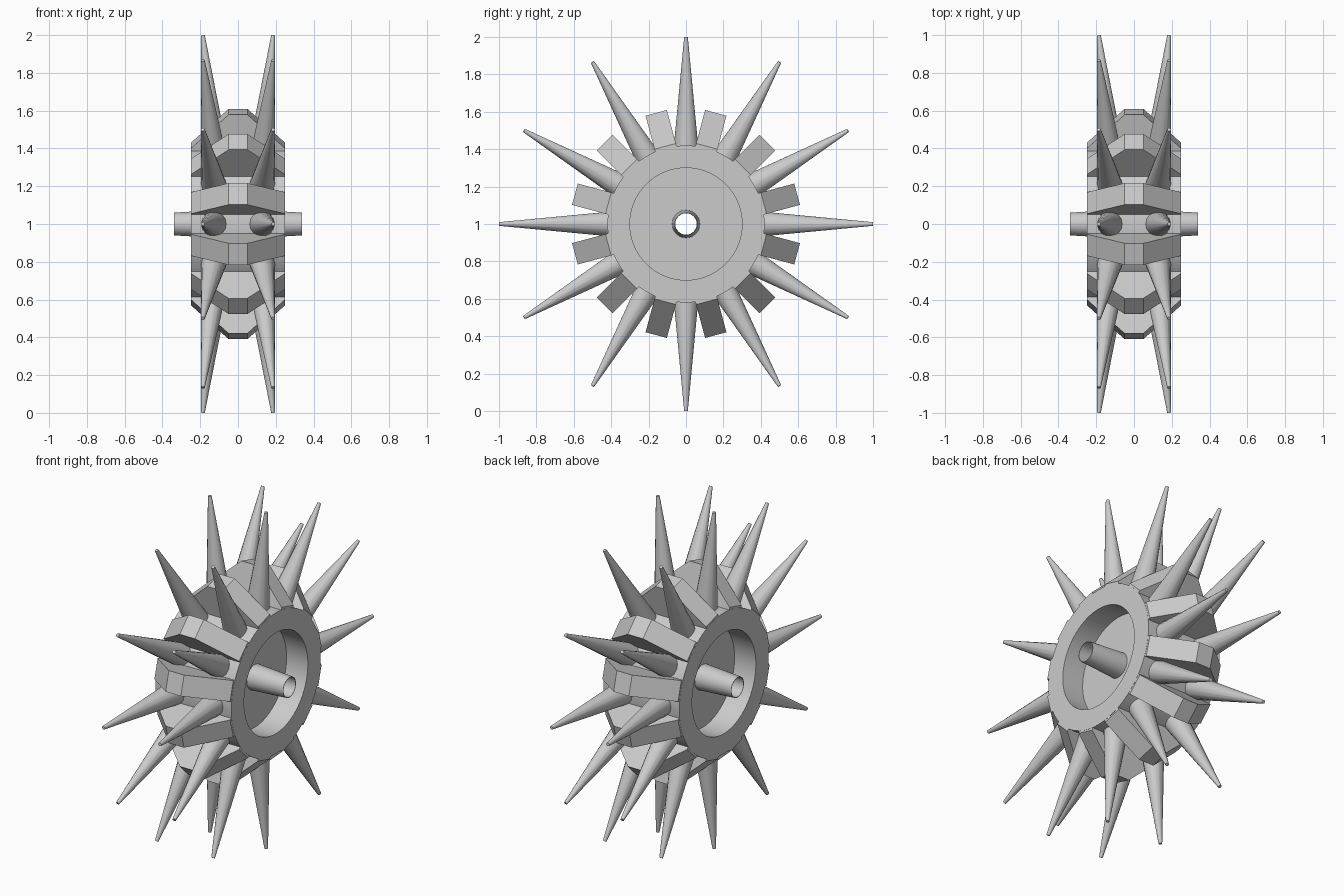
import bpy, bmesh
from math import radians, pi, cos, sin, hypot
from mathutils import Matrix, Vector

if "Cube" in bpy.data.objects:
    bpy.data.objects.remove(bpy.data.objects["Cube"])

CENTRE = Vector((0, 0, 1))


def finish(name, bm, smooth):
    bmesh.ops.recalc_face_normals(bm, faces=bm.faces)
    me = bpy.data.meshes.new(name)
    bm.to_mesh(me)
    bm.free()
    ob = bpy.data.objects.new(name, me)
    ob.location = CENTRE
    bpy.context.collection.objects.link(ob)
    if smooth:
        bpy.ops.object.select_all(action='DESELECT')
        ob.select_set(True)
        bpy.context.view_layer.objects.active = ob
        bpy.ops.object.shade_smooth_by_angle(angle=radians(40))
    return ob


def lathe(name, profile, n):
    """Revolve a closed (x, radius) profile about the x axis."""
    bm = bmesh.new()
    rings = [[bm.verts.new((x, r * cos(2 * pi * i / n), r * sin(2 * pi * i / n)))
              for x, r in profile] for i in range(n)]
    m = len(profile)
    for i in range(n):
        a, b = rings[i], rings[(i + 1) % n]
        for j in range(m):
            k = (j + 1) % m
            bm.faces.new((a[j], a[k], b[k], b[j]))
    return finish(name, bm, True)


# Drum with a round recess in each side
half = [(0.11, 0.06), (0.11, 0.30), (0.25, 0.30), (0.25, 0.42)]
lathe("wheel_drum", half + [(-x, r) for x, r in reversed(half)], 64)

# Hollow tapered axle
lathe("axle_tube", [(-0.34, 0.06), (-0.11, 0.074), (0.11, 0.074), (0.34, 0.06),
                    (0.34, 0.057), (-0.34, 0.057)], 32)

# Tread blocks with chamfered shoulders, set between the spikes
W = 0.059
tread = [(-0.249, 0.36), (-0.249, 0.43), (-0.05, 0.615),
         (0.05, 0.615), (0.249, 0.43), (0.249, 0.36)]
for i in range(12):
    bm = bmesh.new()
    face = bm.faces.new([bm.verts.new((x, -W, r)) for x, r in tread])
    ext = bmesh.ops.extrude_face_region(bm, geom=[face])
    moved = [v for v in ext['geom'] if isinstance(v, bmesh.types.BMVert)]
    bmesh.ops.translate(bm, verts=moved, vec=(0, 2 * W, 0))
    if not face.is_valid or len(bm.faces) < 8:
        bm.faces.new([v for v in bm.verts if v not in moved])
    bm.transform(Matrix.Rotation(radians(15 + 30 * i), 4, 'X'))
    finish(f"tread_block_{i + 1}", bm, False)

# Two rows of spikes, leaning slightly outwards
for side, label in ((1, "right"), (-1, "left")):
    base, tip = Vector((side * 0.122, 0, 0.35)), Vector((side * 0.186, 0, 1.0))
    axis = tip - base
    for i in range(12):
        bm = bmesh.new()
        bmesh.ops.create_cone(bm, cap_ends=True, segments=14, radius1=0.073,
                              radius2=0.01, depth=axis.length)
        bm.transform(Matrix.Rotation(radians(30 * i), 4, 'X')
                     @ Matrix.Translation((base + tip) / 2)
                     @ axis.to_track_quat('Z', 'Y').to_matrix().to_4x4())
        finish(f"spike_{label}_{i + 1}", bm, True)
